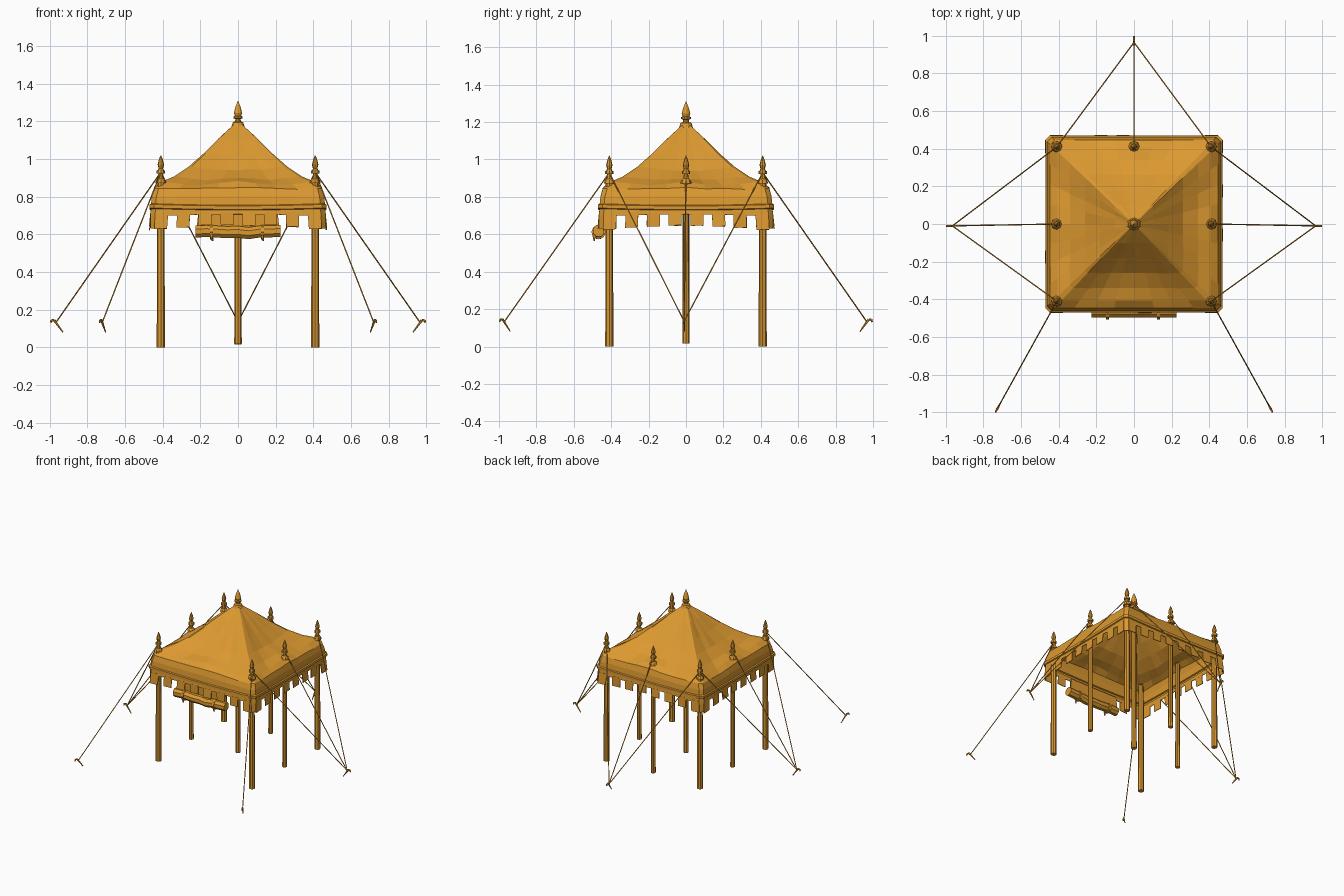
import bpy, bmesh, math, random
from mathutils import Vector, Matrix

random.seed(4)
cube = bpy.data.objects.get("Cube")
if cube:
    bpy.data.objects.remove(cube, do_unlink=True)

# One ochre material for everything
COLOUR = (0.72, 0.32, 0.03, 1)
ochre = bpy.data.materials.new("ochre canvas")
ochre.use_nodes = True
ochre.diffuse_color = COLOUR
bsdf = next(n for n in ochre.node_tree.nodes if n.type == 'BSDF_PRINCIPLED')
bsdf.inputs["Base Color"].default_value = COLOUR


def finish(name, bm, thickness=0):
    bmesh.ops.recalc_face_normals(bm, faces=bm.faces)
    mesh = bpy.data.meshes.new(name)
    bm.to_mesh(mesh)
    bm.free()
    mesh.materials.append(ochre)
    obj = bpy.data.objects.new(name, mesh)
    bpy.context.collection.objects.link(obj)
    if thickness:
        mod = obj.modifiers.new("cloth", 'SOLIDIFY')
        mod.thickness = thickness
        mod.offset = 0
    return obj


def rod(bm, a, b, r1, r2=None, sides=6):
    """Tapered cylinder from a to b."""
    a, b = Vector(a), Vector(b)
    d = b - a
    mat = Matrix.Translation((a + b) / 2) @ d.to_track_quat('Z', 'Y').to_matrix().to_4x4()
    bmesh.ops.create_cone(bm, cap_ends=True, segments=sides, radius1=r1,
                          radius2=r1 if r2 is None else r2, depth=d.length, matrix=mat)


def lathe(bm, x, y, profile, sides=8):
    """Stack of tapered sections following a radius and height profile."""
    for (r1, z1), (r2, z2) in zip(profile, profile[1:]):
        rod(bm, (x, y, z1), (x, y, z2), r1, r2, sides)


def side_point(side, t, half, z):
    """Point on one of four sides, t running from -1 to 1 along it."""
    return Matrix.Rotation(side * math.pi / 2, 3, 'Z') @ Vector((t * half, -half, z))


# Canopy: square rings of half width, height, lift at the middle, wave at the poles
RINGS = [(0.022, 1.18, 0, 0), (0.10, 1.108, -0.004, 0), (0.18, 1.03, -0.012, 0),
         (0.26, 0.96, -0.02, 0), (0.34, 0.902, -0.012, 0.004), (0.405, 0.868, 0, 0.01),
         (0.443, 0.84, 0.004, 0.003), (0.455, 0.80, 0.002, 0), (0.46, 0.762, -0.008, 0),
         (0.469, 0.758, -0.008, 0), (0.469, 0.742, -0.008, 0), (0.461, 0.738, -0.008, 0),
         (0.463, 0.695, 0.012, 0)]
STEPS = 8
bm = bmesh.new()
rows = []
for half, z, lift, wave in RINGS:
    row = []
    for side in range(4):
        for i in range(STEPS + 1):
            t = 0.95 * (2 * i / STEPS - 1)
            h = z + lift * (1 - t * t) + wave * math.cos(2 * math.pi * t)
            jitter = 0.004 if 0.09 < half < 0.45 and 0 < i < STEPS else 0
            p = side_point(side, t, half, h + random.uniform(-jitter, jitter))
            row.append(bm.verts.new(p))
    rows.append(row)
for upper, lower in zip(rows, rows[1:]):
    for i in range(len(upper)):
        j = (i + 1) % len(upper)
        bm.faces.new((upper[i], lower[i], lower[j], upper[j]))
finish("canopy", bm, 0.005)

# Valance tabs hanging all round
bm = bmesh.new()
TABS = 8
for side in range(4):
    for i in range(TABS):
        mid = (2 * i + 1) / TABS - 1
        drop = 0.652 - 0.03 * mid * mid + random.uniform(-0.005, 0.005)
        out = 0.465 + random.uniform(-0.004, 0.006)
        w = 0.6 / TABS
        quad = [side_point(side, mid - w, 0.463, 0.715), side_point(side, mid + w, 0.463, 0.715),
                side_point(side, mid + w * 0.97, out, drop),
                side_point(side, mid - w * 0.97, out, drop - 0.003)]
        bm.faces.new([bm.verts.new(p) for p in quad])
    # Corner tabs join the neighbouring sides
    a, b = side_point(side, 0.95, 0.463, 0.7), side_point(side + 1, -0.95, 0.463, 0.7)
    down = Vector((0, 0, -0.07))
    bm.faces.new([bm.verts.new(p) for p in (a, b, b + down, a + down)])
finish("valance_tabs", bm, 0.005)

# Poles: four corners, three sides and the centre; the front is left open
P = 0.41
CORNERS = [(x, y) for x in (-P, P) for y in (-P, P)]
MIDDLES = [(-P, 0), (P, 0), (0, P)]
for x, y in CORNERS:
    bm = bmesh.new()
    rod(bm, (x, y, 0), (x, y, 0.9), 0.022, 0.019, 8)
    finish("corner_pole", bm)
for x, y in MIDDLES:
    bm = bmesh.new()
    rod(bm, (x, y, 0.015), (x, y, 0.9), 0.018, 0.016, 8)
    finish("side_pole", bm)
bm = bmesh.new()
rod(bm, (0, 0, 0.02), (0, 0, 1.18), 0.02, 0.017, 8)
finish("centre_pole", bm)

# Finials
SMALL = [(0.03, 0.872), (0.024, 0.89), (0.014, 0.9), (0.011, 0.925), (0.019, 0.935),
         (0.012, 0.95), (0.017, 0.97), (0.011, 0.995), (0.002, 1.02)]
for x, y in CORNERS + MIDDLES:
    bm = bmesh.new()
    lathe(bm, x, y, SMALL)
    finish("pole_finial", bm)
bm = bmesh.new()
lathe(bm, 0, 0, [(0.042, 1.16), (0.034, 1.18), (0.03, 1.195), (0.016, 1.2), (0.015, 1.212),
                 (0.026, 1.217), (0.026, 1.226), (0.018, 1.23), (0.023, 1.245),
                 (0.015, 1.275), (0.001, 1.31)], 10)
finish("top_finial", bm)

# Guy ropes, each stake holding the ropes of the poles nearest to it
STAKES = [((0.72, -0.97), [(P, -P)]), ((-0.72, -0.97), [(-P, -P)]),
          ((0.965, -0.01), [(P, -P), (P, 0), (P, P)]),
          ((-0.965, -0.01), [(-P, -P), (-P, 0), (-P, P)]),
          ((0, 0.965), [(-P, P), (0, P), (P, P)])]
for (sx, sy), poles in STAKES:
    foot = Vector((sx, sy, 0.135))
    bm = bmesh.new()
    for x, y in poles:
        rod(bm, (x, y, 0.93), foot, 0.0035, sides=5)
        rod(bm, (x, y, 0.922), (x, y, 0.938), 0.022, sides=8)
    finish("guy_ropes", bm)
    # Stake leaning outward with a short hook
    out = Vector((sx, sy, 0)) - Vector((*poles[len(poles) // 2], 0))
    out.normalize()
    up = Vector((0, 0, 1))
    bm = bmesh.new()
    head = foot + out * 0.012 + up * 0.01
    rod(bm, foot - out * 0.035 - up * 0.055, head, 0.003, 0.007)
    rod(bm, head, head + out * 0.014 - up * 0.002, 0.006)
    rod(bm, head + out * 0.014, head + out * 0.018 - up * 0.014, 0.005)
    finish("stake", bm)

# Rolled door curtain under the front edge
bm = bmesh.new()
sections = []
for i in range(9):
    t = i / 4 - 1
    z = 0.617 - 0.008 * (1 - t * t) + random.uniform(-0.004, 0.004)
    ring = []
    for k in range(8):
        a = k * math.pi / 4 + math.pi / 8
        ring.append(bm.verts.new((0.225 * t, -0.467 + 0.032 * math.cos(a), z + 0.034 * math.sin(a))))
    sections.append(ring)
for a, b in zip(sections, sections[1:]):
    for k in range(8):
        j = (k + 1) % 8
        bm.faces.new((a[k], a[j], b[j], b[k]))
bm.faces.new(sections[0])
bm.faces.new(sections[-1])
finish("rolled_curtain", bm)

# Sheet joining the roll to the canopy
bm = bmesh.new()
bm.faces.new([bm.verts.new(p) for p in ((-0.21, -0.452, 0.72), (0.21, -0.452, 0.72),
                                       (0.22, -0.45, 0.63), (-0.22, -0.45, 0.63))])
finish("curtain_sheet", bm, 0.004)

# Ties round the roll with loose ends
for x in (-0.14, 0.13):
    bm = bmesh.new()
    rod(bm, (x - 0.008, -0.467, 0.612), (x + 0.008, -0.467, 0.612), 0.039, sides=8)
    rod(bm, (x, -0.495, 0.605), (x + 0.004, -0.49, 0.565), 0.008, 0.005)
    finish("curtain_tie", bm)
